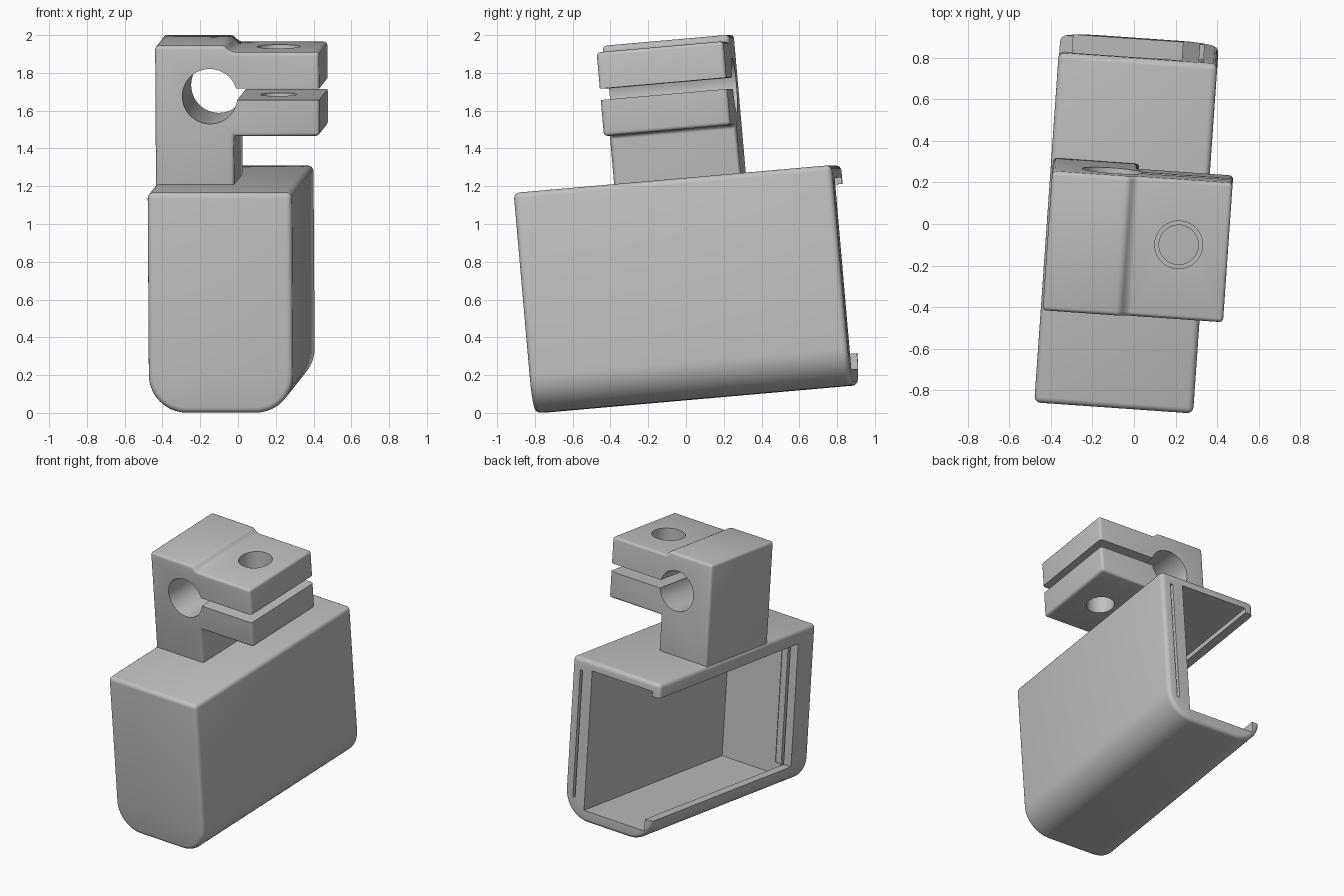
import bpy, math
from mathutils import Matrix

if "Cube" in bpy.data.objects:
    bpy.data.objects.remove(bpy.data.objects["Cube"])

# The whole part leans slightly: local frame is the centre of the housing
POSE = (Matrix.Translation((-0.036, 0, 0.655))
        @ Matrix.Rotation(math.radians(-4), 4, 'Z')
        @ Matrix.Rotation(math.radians(5), 4, 'X'))

grey = bpy.data.materials.new("plain grey")
grey.diffuse_color = (0.53, 0.53, 0.53, 1)
grey.use_nodes = True
grey.node_tree.nodes["Principled BSDF"].inputs["Base Color"].default_value = grey.diffuse_color


def prism(name, pts, y0, y1, pose=POSE):
    """Extrude an x/z outline (counter-clockwise) from y0 to y1."""
    n = len(pts)
    verts = [(x, y, z) for y in (y0, y1) for x, z in pts]
    faces = [list(range(n)), list(range(2 * n - 1, n - 1, -1))]
    faces += [[(i + 1) % n, i, n + i, n + (i + 1) % n] for i in range(n)]
    me = bpy.data.meshes.new(name)
    me.from_pydata(verts, [], faces)
    me.materials.append(grey)
    ob = bpy.data.objects.new(name, me)
    bpy.context.collection.objects.link(ob)
    ob.matrix_world = pose
    return ob


def rect(x0, x1, z0, z1):
    return [(x0, z0), (x1, z0), (x1, z1), (x0, z1)]


def disc(cx, cz, r, n=64):
    return [(cx + r * math.cos(2 * math.pi * i / n),
             cz + r * math.sin(2 * math.pi * i / n)) for i in range(n)]


def tub(w, h, r, n=14):
    """Rectangle with half width w, half height h and rounded lower corners."""
    pts = []
    for cx, a0 in ((-w + r, math.pi), (w - r, 1.5 * math.pi)):
        for i in range(n + 1):
            a = a0 + i * math.pi / 2 / n
            pts.append((cx + r * math.cos(a), -h + r + r * math.sin(a)))
    return pts + [(w, h), (-w, h)]


def finish(ob, bevel, cutters=()):
    """Round the outer edges, cut the holes, then smooth the curved faces."""
    bpy.context.view_layer.update()
    bpy.ops.object.select_all(action='DESELECT')
    bpy.context.view_layer.objects.active = ob
    ob.select_set(True)
    b = ob.modifiers.new("round", 'BEVEL')
    b.width, b.segments, b.limit_method = bevel, 4, 'ANGLE'
    bpy.ops.object.modifier_apply(modifier="round")
    for c in cutters:
        m = ob.modifiers.new("cut", 'BOOLEAN')
        m.operation, m.solver, m.object = 'DIFFERENCE', 'EXACT', c
        bpy.ops.object.modifier_apply(modifier="cut")
        bpy.data.objects.remove(c)
    bpy.ops.object.shade_smooth_by_angle(angle=math.radians(30))


# Housing: thick right and front walls, open at the back and on the left side
housing = prism("housing", tub(0.383, 0.585, 0.2), -0.842, 0.852)
finish(housing, 0.03, [
    prism("cavity", rect(-0.318, 0.21, -0.5, 0.52), -0.65, 1.0),
    prism("side_opening", rect(-1, -0.25, -0.415, 0.485), -0.655, 1.0),
    # grooves that take the cover
    prism("rear_groove", rect(0.293, 0.313, -0.43, 0.5), 0.78, 1.0),
    prism("side_groove", rect(-0.318, -0.298, -0.45, 0.5), -0.70, -0.6),
])

# Post with clamp arm
clamp = prism("clamp", [(-0.374, 0.55), (0.042, 0.55), (0.042, 0.842), (0.496, 0.842),
                        (0.496, 1.287), (0.03, 1.287), (-0.005, 1.322), (-0.374, 1.322)],
              -0.33, 0.345)
# the screw hole is truly vertical: turn the prism's y axis to world z
UP = Matrix.Translation((0.215, -0.10, 0)) @ Matrix.Rotation(math.pi / 2, 4, 'X')
finish(clamp, 0.02, [
    prism("rod_hole", disc(-0.084, 1.053, 0.146), -1, 1),
    prism("slot", rect(-0.05, 1, 1.034, 1.094), -1, 1),
    prism("screw_hole_upper", disc(0, 0, 0.115), 1.722, 2.3, UP),
    prism("screw_hole_lower", disc(0, 0, 0.095), 1.35, 1.73, UP),
])
